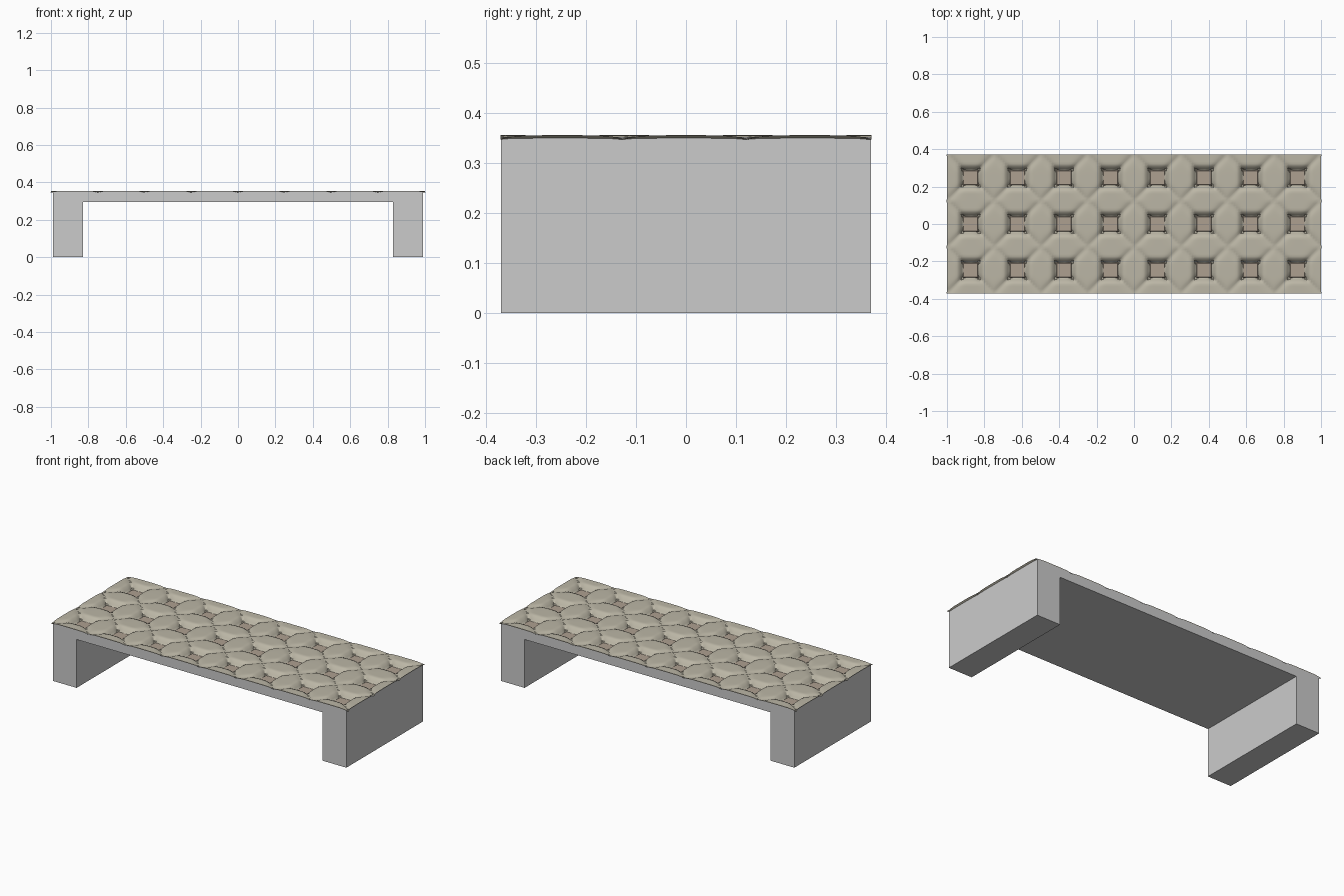
import bpy, bmesh, math

if "Cube" in bpy.data.objects:
    bpy.data.objects.remove(bpy.data.objects["Cube"])

NX, NY = 8, 3            # tufted cells
SX, SY = 0.998, 0.371    # cushion half sizes
TOP = 0.355


def finish(name, bm, color=None, smooth=None):
    mesh = bpy.data.meshes.new(name)
    bmesh.ops.recalc_face_normals(bm, faces=bm.faces)
    bm.to_mesh(mesh)
    bm.free()
    obj = bpy.data.objects.new(name, mesh)
    bpy.context.collection.objects.link(obj)
    if color:
        mat = bpy.data.materials.new(name + "_colour")
        mat.diffuse_color = (*color, 1)
        mat.use_nodes = True
        mat.node_tree.nodes["Principled BSDF"].inputs["Base Color"].default_value = mat.diffuse_color
        mesh.materials.append(mat)
    if smooth:
        bpy.ops.object.select_all(action='DESELECT')
        obj.select_set(True)
        bpy.context.view_layer.objects.active = obj
        bpy.ops.object.shade_smooth_by_angle(angle=math.radians(smooth))
    return obj


# Bench frame: extruded arch profile, open on top to hold the cushion
bm = bmesh.new()
profile = [(-.99, 0), (-.83, 0), (-.83, .295), (.83, .295),
           (.83, 0), (.99, 0), (.99, .351), (-.99, .351)]
face = bm.faces.new([bm.verts.new((x, -.37, z)) for x, z in profile])
ext = bmesh.ops.extrude_face_region(bm, geom=[face], use_keep_orig=True)
bmesh.ops.translate(bm, vec=(0, .74, 0),
                    verts=[g for g in ext['geom'] if isinstance(g, bmesh.types.BMVert)])
tops = [f for f in bm.faces if all(v.co.z > .34 for v in f.verts)]
bmesh.ops.delete(bm, geom=tops, context='FACES_ONLY')
finish("bench_frame", bm)


# Tufted cushion: mounds between buttons, diagonal creases, square pits
def tuft_height(u, v):
    a, b = abs(u), abs(v)
    r = max(a, b)
    ratio = min(a, b) / r if r > 1e-6 else 1
    pit = max(0, 1 - r / 0.55)
    crease = (0.016 - 0.008 * r) * ratio ** 5
    return TOP - crease - 0.034 * min(1, 2.6 * pit) ** 1.5


N = 20
bm = bmesh.new()
rows = []
for j in range(NY * N + 1):
    row = []
    for i in range(NX * N + 1):
        u = (i % N) / N * 2 - 1
        v = (j % N) / N * 2 - 1
        x = (i / (NX * N) * 2 - 1) * SX
        y = (j / (NY * N) * 2 - 1) * SY
        # short ends bow slightly outward between creases
        if i in (0, NX * N):
            x += math.copysign(0.002 - 0.008 * abs(v) ** 8, x)
        row.append(bm.verts.new((x, y, tuft_height(u, v))))
    rows.append(row)
for j in range(NY * N):
    for i in range(NX * N):
        bm.faces.new((rows[j][i], rows[j][i+1], rows[j+1][i+1], rows[j+1][i]))
# thin tucked edge
rim = [e for e in bm.edges if e.is_boundary]
ext = bmesh.ops.extrude_edge_only(bm, edges=rim)
for g in ext['geom']:
    if isinstance(g, bmesh.types.BMVert):
        g.co = (max(-.985, min(.985, g.co.x)), max(-.368, min(.368, g.co.y)), .346)
finish("tufted_cushion", bm, (.50, .47, .38), 50)

# Square buttons in the pits
bm = bmesh.new()
for i in range(NX):
    for j in range(NY):
        x = ((i + .5) / NX * 2 - 1) * SX
        y = ((j + .5) / NY * 2 - 1) * SY
        new = bmesh.ops.create_cube(bm, size=1)['verts']
        for vert in new:
            s = .074 if vert.co.z > 0 else .09
            vert.co = (x + vert.co.x * s, y + vert.co.y * s, .321 + vert.co.z * .012)
finish("buttons", bm, (.42, .35, .28))
